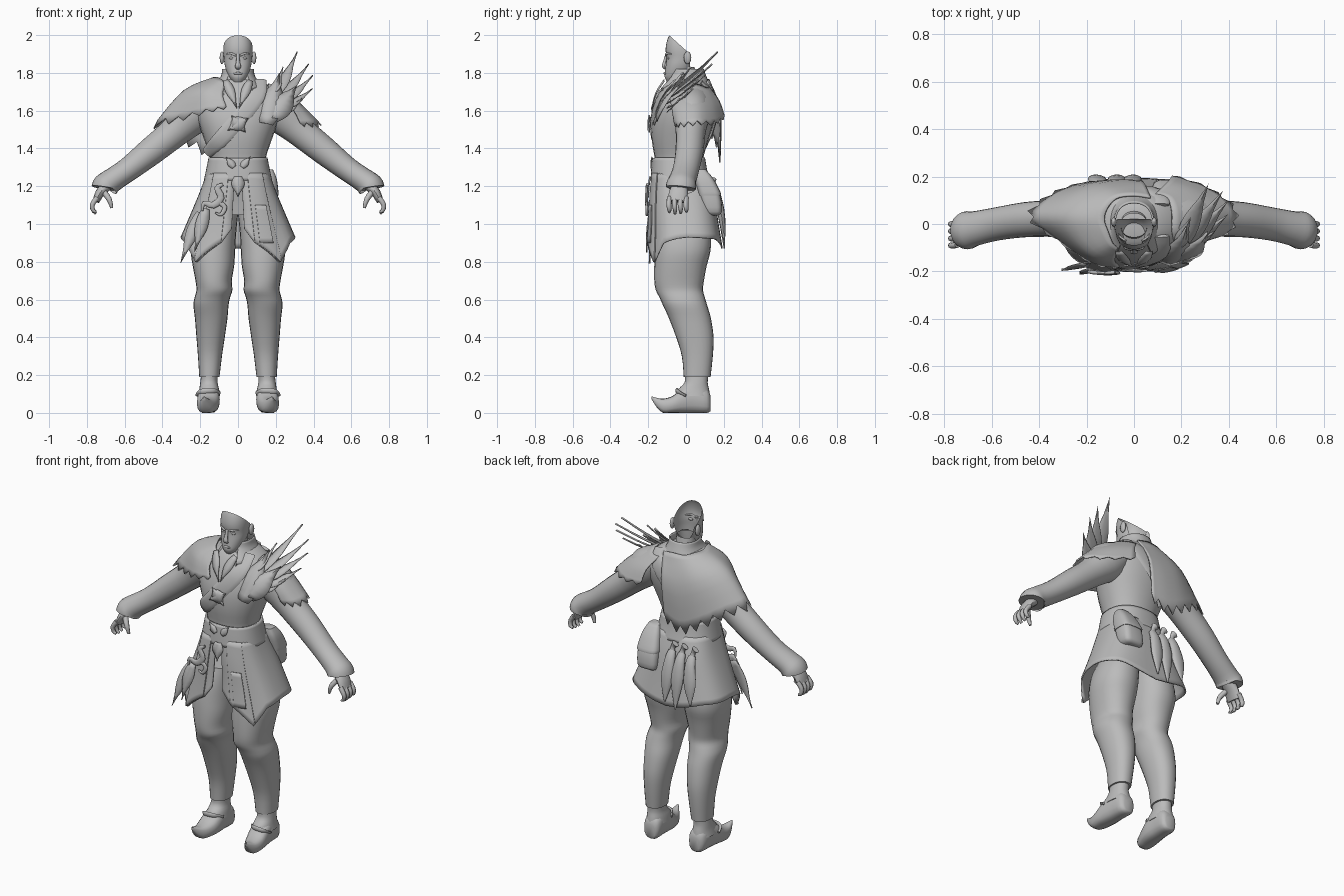
import bpy, bmesh, math
from mathutils import Vector as V

grey = bpy.data.materials.new("plain_grey")
grey.diffuse_color = (0.5, 0.5, 0.5, 1)


def build(name, verts, faces, thick=0, angle=50):
    me = bpy.data.meshes.new(name)
    me.from_pydata([tuple(v) for v in verts], [], faces)
    bm = bmesh.new()
    bm.from_mesh(me)
    bmesh.ops.remove_doubles(bm, verts=bm.verts, dist=1e-5)
    bmesh.ops.recalc_face_normals(bm, faces=bm.faces)
    bm.to_mesh(me)
    bm.free()
    me.materials.append(grey)
    me.shade_smooth()
    me.set_sharp_from_angle(angle=math.radians(angle))
    ob = bpy.data.objects.new(name, me)
    bpy.context.collection.objects.link(ob)
    if thick:
        m = ob.modifiers.new("thickness", 'SOLIDIFY')
        m.thickness, m.offset = thick, 0
    return ob


def smooth(rows, n=3):
    """Catmull-Rom resampling of equal-length tuples."""
    out = []
    for i in range(len(rows) - 1):
        p = [rows[max(0, min(len(rows) - 1, i + k))] for k in (-1, 0, 1, 2)]
        for s in range(n):
            t = s / n
            out.append(tuple(b + 0.5 * t * (c - a + t * (2*a - 5*b + 4*c - d + t * (3*(b - c) + d - a)))
                             for a, b, c, d in zip(*p)))
    return out + [tuple(rows[-1])]


def loft(name, rings, closed=True, cap=True, **kw):
    m = len(rings[0])
    verts = [v for r in rings for v in r]
    faces = [(i*m + j, i*m + (j+1) % m, (i+1)*m + (j+1) % m, (i+1)*m + j)
             for i in range(len(rings) - 1) for j in range(m if closed else m - 1)]
    if closed and cap:
        faces += [tuple(range(m)), tuple(range(len(verts) - m, len(verts)))]
    return build(name, verts, faces, **kw)


def pw(v, p):
    return math.copysign(abs(v) ** p, v)


def circle(seg, p):
    return [(pw(math.sin(2*math.pi*j/seg), p), pw(math.cos(2*math.pi*j/seg), p)) for j in range(seg)]


def body(name, rows, s=1, seg=24, p=0.9, **kw):
    """Stacked horizontal sections: z, x0, x1, y0, y1."""
    return loft(name, [[V((s*((a+b)/2 + (b-a)/2*u), (c+d)/2 - (d-c)/2*w, z)) for u, w in circle(seg, p)]
                       for z, a, b, c, d in smooth(rows)], **kw)


def tube(name, rows, s=1, seg=12, n=3):
    """Path sections: x, y, z, radius along y, radius across."""
    rows = smooth(rows, n)
    pts = [V((s*r[0], r[1], r[2])) for r in rows]
    rings = []
    for i, c in enumerate(pts):
        t = (pts[min(i+1, len(pts)-1)] - pts[max(i-1, 0)]).normalized()
        side = (V((0, 1, 0)) - t * t.y).normalized()
        up = t.cross(side)
        rings.append([c + side*rows[i][3]*u + up*rows[i][4]*w for u, w in circle(seg, 1)])
    return loft(name, rings)


def wrap(name, rows, a0, a1, hem=None, p=0.7, grow=0.0, thick=0.008):
    """Sheet around the body: z, half width, front y, back y; angles run from the front towards +x."""
    rows = smooth(rows, 3)
    zt, zb = rows[0][0], rows[-1][0]
    rings = []
    for z, rx, f, b in rows:
        ring = []
        for k in range(49):
            d = a0 + (a1 - a0)*k/48
            a = math.radians(d)
            zz = zt + (z - zt)*((zt - hem(d))/(zt - zb) if hem else 1)
            ring.append(V(((rx+grow)*pw(math.sin(a), p), (f+b)/2 - ((b-f)/2+grow)*pw(math.cos(a), p), zz)))
        rings.append(ring)
    return loft(name, rings, closed=False, thick=thick)


def leaf(name, root, tip, width, normal=(0, -1, 0.2), bow=0.03, sag=0.0, thick=0.004):
    root, tip, nrm = V(root), V(tip), V(normal).normalized()
    side = (tip - root).cross(nrm).normalized()
    rings = []
    for i in range(9):
        t = i/8
        w = width * (0.35 + 0.65*math.sin(math.pi*min(1, t*1.1 + 0.1))) * (1 - t**4)
        c = root.lerp(tip, t) + (nrm*bow - V((0, 0, sag)))*math.sin(math.pi*t)
        rings.append([c - side*w/2, c + nrm*width*0.08, c + side*w/2])
    return loft(name, rings, closed=False, thick=thick)


def mantle(name, cols):
    """Draped cloth from neck/middle/hem columns, with a ragged hem."""
    cols = smooth([sum(c, ()) for c in cols], 4)
    rings = []
    for i, c in enumerate(cols):
        pts = [V(q) for q in smooth([c[0:3], c[3:6], c[6:9]], 4)]
        pts[-1] += (pts[-1] - pts[-3]) * (0.35 if i % 2 else -0.15)
        rings.append(pts)
    return loft(name, rings, closed=False, thick=0.008)


def ball(name, loc, scale):
    rings = [[V((loc[0] + scale[0]*u*math.sin(f), loc[1] + scale[1]*w*math.sin(f), loc[2] + scale[2]*math.cos(f)))
              for u, w in circle(12, 1)] for f in [math.pi*(0.02 + 0.96*i/8) for i in range(9)]]
    return loft(name, rings)


# torso, neck, collar and belt
body("torso", [(1.20, -.17, .17, -.17, .11), (1.28, -.155, .155, -.17, .095), (1.34, -.145, .145, -.165, .09),
               (1.45, -.18, .18, -.182, .12), (1.55, -.215, .215, -.18, .15), (1.64, -.23, .23, -.155, .16),
               (1.71, -.19, .19, -.125, .14), (1.76, -.12, .12, -.09, .11), (1.78, -.06, .06, -.05, .06)])
body("neck", [(1.68, -.07, .07, -.08, .08), (1.75, -.058, .058, -.065, .06), (1.83, -.055, .055, -.055, .045)], cap=False)
wrap("collar", [(1.82, .08, -.075, .09), (1.77, .088, -.09, .105), (1.70, .13, -.15, .13)], 22, 338,
     lambda d: 1.62 if min(d, 360-d) < 30 else 1.72, p=0.9)
wrap("belt", [(1.35, .15, -.172, .095), (1.29, .162, -.178, .105), (1.23, .175, -.182, .12)], 0, 360, p=0.85, thick=.012)
leaf("belt_plate", (0, -.187, 1.25), (0, -.197, 1.14), .07, bow=.003)
for k in (-1, 1):
    leaf("belt_point", (.02*k, -.184, 1.30), (.065*k, -.178, 1.355), .04, bow=.002)

# head: open face shell
head = body("face", [(1.752, -.028, .028, -.10, -.03), (1.775, -.045, .045, -.112, 0), (1.80, -.058, .058, -.112, .02),
                     (1.84, -.07, .07, -.107, .04), (1.88, -.075, .075, -.103, .06), (1.92, -.078, .078, -.108, .07),
                     (1.96, -.074, .074, -.103, .06), (2.0, -.058, .058, -.088, .04), (2.02, -.03, .03, -.06, .0)], seg=32)
bm = bmesh.new()
bm.from_mesh(head.data)
for co, no in (((0, -.09, 2.0), (0, .09, .1)), ((0, .022, 1.9), (0, 1, 0))):
    bmesh.ops.bisect_plane(bm, geom=bm.verts[:] + bm.edges[:] + bm.faces[:], plane_co=co, plane_no=no, clear_outer=True)
bm.to_mesh(head.data)
bm.free()
tube("nose", [(0, -.103, 1.90, .006, .008), (0, -.113, 1.86, .008, .01), (0, -.119, 1.835, .009, .016), (0, -.108, 1.822, .005, .012)])
tube("lips", [(-.025, -.105, 1.795, .003, .003), (0, -.113, 1.798, .006, .007), (.025, -.105, 1.795, .003, .003)])
for s, side in ((-1, "right_"), (1, "left_")):
    ball(side + "eye", (.033*s, -.092, 1.878), (.014, .008, .007))
    tube(side + "brow", [(.012, -.107, 1.892, .005, .005), (.035, -.102, 1.902, .005, .006), (.062, -.078, 1.9, .003, .003)], s)
    ball(side + "ear", (.085*s, .008, 1.88), (.012, .02, .034))

    # sleeves and hands
    tube(side + "sleeve", [(.13, .03, 1.665, .10, .08), (.23, .03, 1.59, .10, .11), (.325, .025, 1.495, .08, .083),
                           (.46, .018, 1.385, .074, .074), (.58, 0, 1.29, .07, .064), (.665, -.018, 1.232, .073, .064),
                           (.698, -.025, 1.205, .08, .07), (.704, -.027, 1.19, .08, .072)], s, 20)
    tube(side + "palm", [(.69, -.03, 1.21, .04, .03), (.73, -.04, 1.165, .05, .025), (.752, -.045, 1.12, .05, .018)], s)
    for k in range(4):
        y = -.088 + .03*k
        dz = .008*abs(k - 1.3)
        tube(side + "finger", [(.745, y, 1.14, .013, .014), (.77, y - .003, 1.105, .013, .013),
                               (.768, y, 1.075, .011, .011), (.752, y, 1.052 + dz, .007, .007)], s, 8)
    tube(side + "thumb", [(.71, -.06, 1.17, .016, .016), (.682, -.085, 1.13, .014, .014), (.668, -.085, 1.085, .008, .008)], s, 8)

    # trousers and shoes
    body(side + "trouser_leg", [(1.05, .0, .19, -.12, .11), (.95, .01, .235, -.15, .13), (.86, .015, .25, -.163, .13),
                                (.78, .02, .24, -.168, .11), (.70, .033, .225, -.168, .095), (.65, .03, .22, -.16, .09),
                                (.61, .042, .23, -.14, .1), (.57, .05, .236, -.122, .112), (.5, .056, .228, -.09, .132),
                                (.4, .07, .22, -.052, .146), (.3, .085, .212, -.022, .142), (.19, .098, .205, -.012, .13)], s)
    body(side + "ankle_cuff", [(.2, .108, .195, -.005, .118), (.16, .108, .2, -.008, .115), (.125, .1, .205, -.04, .122),
                               (.09, .095, .212, -.05, .128)], s)
    shoe = smooth([(.13, .148, .03, .01, .09), (.11, .15, .05, 0, .13), (.04, .153, .055, 0, .155), (-.02, .156, .059, 0, .13),
                   (-.07, .162, .055, 0, .09), (-.12, .168, .04, 0, .075), (-.155, .175, .022, .03, .08), (-.182, .18, .004, .072, .088)])
    loft(side + "shoe", [[V((s*(x + h*u), y, max(0, (a+b)/2 + (b-a)/2*w))) for u, w in circle(16, .75)] for y, x, h, a, b in shoe])
    tube(side + "shoe_strap", [(.1, .0, .1, .006, .014), (.125, -.04, .115, .006, .014), (.16, -.05, .118, .006, .014),
                               (.2, -.04, .11, .006, .014), (.213, .0, .09, .006, .014)], s, 8)

# long coat skirt with open front and angled hem
HEM = [(0, 1.0), (4, .96), (10, .9), (40, .795), (62, .9), (90, .93), (140, .92), (180, .87)]


def hem(d):
    d = min(d, 360 - d)
    for (a, p), (b, q) in zip(HEM, HEM[1:]):
        if d <= b:
            return p + (q - p)*(d - a)/(b - a)
    return HEM[-1][1]


SKIRT = [(1.27, .162, -.172, .108), (1.15, .20, -.185, .145), (1.0, .255, -.19, .17), (.88, .30, -.198, .19)]
wrap("coat_skirt", SKIRT, 2.5, 357.5, hem)
wrap("left_front_panel", SKIRT, 10, 42, lambda d: hem(d) + .004, grow=.007, thick=.006)
wrap("right_front_panel", SKIRT, 318, 350, lambda d: hem(d) + .004, grow=.007, thick=.006)
wrap("panel_motif", [(1.10, .222, -.187, .15), (1.0, .255, -.19, .17), (.9, .285, -.197, .185)], 15, 31, grow=.013, thick=.005)

# draped mantle on one shoulder, small shoulder guard on the other
mantle("shoulder_mantle", [
    ((-.07, -.10, 1.75), (-.08, -.155, 1.68), (-.06, -.18, 1.62)), ((-.09, -.08, 1.765), (-.17, -.13, 1.70), (-.17, -.165, 1.60)),
    ((-.11, -.03, 1.775), (-.25, -.055, 1.70), (-.32, -.065, 1.56)), ((-.125, .02, 1.775), (-.285, .03, 1.705), (-.43, .03, 1.54)),
    ((-.11, .07, 1.775), (-.25, .105, 1.68), (-.35, .12, 1.50)), ((-.07, .11, 1.765), (-.17, .16, 1.64), (-.22, .17, 1.42)),
    ((0, .12, 1.765), (-.06, .18, 1.6), (-.09, .18, 1.36)), ((.07, .11, 1.755), (.04, .175, 1.62), (.02, .175, 1.40))])
mantle("shoulder_guard", [
    ((.17, -.09, 1.68), (.28, -.075, 1.62), (.33, -.06, 1.53)), ((.16, -.03, 1.735), (.31, -.03, 1.64), (.40, -.03, 1.53)),
    ((.16, .05, 1.74), (.31, .06, 1.645), (.42, .06, 1.54)), ((.14, .11, 1.72), (.25, .135, 1.63), (.31, .15, 1.54)),
    ((.09, .125, 1.72), (.14, .175, 1.65), (.16, .202, 1.57))])

# diagonal sash, its back half, and the chest brooch
tube("chest_sash", [(.11, -.05, 1.76, .01, .04), (.10, -.135, 1.68, .01, .045), (.0, -.178, 1.55, .01, .045),
                    (-.10, -.166, 1.44, .01, .042), (-.165, -.09, 1.375, .01, .03)])
tube("back_sash", [(.11, .08, 1.75, .01, .04), (.09, .14, 1.68, .01, .045), (-.02, .152, 1.55, .01, .045), (-.12, .1, 1.42, .01, .04)])
for dx, dz, w in ((-.055, -.035, .07), (.055, .03, .08), (.04, -.045, .07), (-.035, .045, .06)):
    leaf("brooch_leaf", (-.5*dx, -.192, 1.53 - .5*dz), (dx, -.192, 1.53 + dz), w, bow=.004)
for s in (-1, 1):
    leaf("lapel", (.065*s, -.115, 1.76), (.005*s, -.175, 1.61), .05, bow=.014)

# feather fan
leaf("feather_base", (.15, -.165, 1.53), (.22, -.01, 1.80), .13, bow=.02)
leaf("feather_base_outer", (.18, -.15, 1.56), (.31, -.03, 1.73), .13, bow=.02)
for i, (tip, w) in enumerate([((.24, .03, 1.83), .06), ((.315, .17, 1.91), .08), ((.375, .14, 1.845), .075),
                              ((.398, .1, 1.785), .075), ((.395, .04, 1.715), .07), ((.34, -.03, 1.665), .06)]):
    leaf("shoulder_feather", (.19 + .008*i, -.09, 1.70 - .02*i), tip, w, normal=(-.4, -.75, .5), bow=.015, sag=.025)

# hip pouch, narrow at the top and leaning outward below
body("hip_pouch", [(1.045, .10, .18, .12, .17), (1.065, .08, .205, .095, .19), (1.15, .08, .21, .07, .182),
                   (1.24, .10, .20, .05, .14), (1.285, .12, .18, .05, .10)], p=.55)
body("pouch_flap", [(1.288, .115, .185, .045, .105), (1.24, .095, .205, .045, .145), (1.17, .077, .214, .062, .182),
                    (1.15, .078, .213, .066, .186)], p=.55)

# sheathed blades and tools on the back
for x, tx, z in ((-.01, .0, .90), (-.075, -.07, .87), (-.145, -.17, .92)):
    tube("back_sheath", [(x, .145, 1.19, .016, .022), (x, .168, 1.14, .02, .032), ((x+tx)/2, .19, 1.03, .018, .038), (tx, .203, z, .003, .004)])
    tube("blade_grip", [(x - .02, .145, 1.235, .016, .022), (x - .005, .145, 1.21, .01, .013), (x, .152, 1.17, .016, .024)])

# curled charm and hanging feathers on the front hip
tube("curled_charm", [(-.08, -.203, 1.21, .008, .008), (-.11, -.207, 1.19, .008, .016), (-.09, -.208, 1.14, .008, .018),
                      (-.13, -.208, 1.10, .008, .018), (-.18, -.203, 1.11, .008, .012), (-.19, -.2, 1.07, .006, .006)])
tube("charm_hook", [(-.11, -.207, 1.12, .007, .012), (-.07, -.207, 1.09, .007, .013), (-.09, -.207, 1.05, .007, .01), (-.12, -.207, 1.06, .004, .004)])
for root, tip, w in (((-.2, -.165, 1.06), (-.305, -.19, .79), .07), ((-.17, -.188, 1.08), (-.23, -.205, .85), .07)):
    leaf("hip_feather", root, tip, w, bow=.006)
